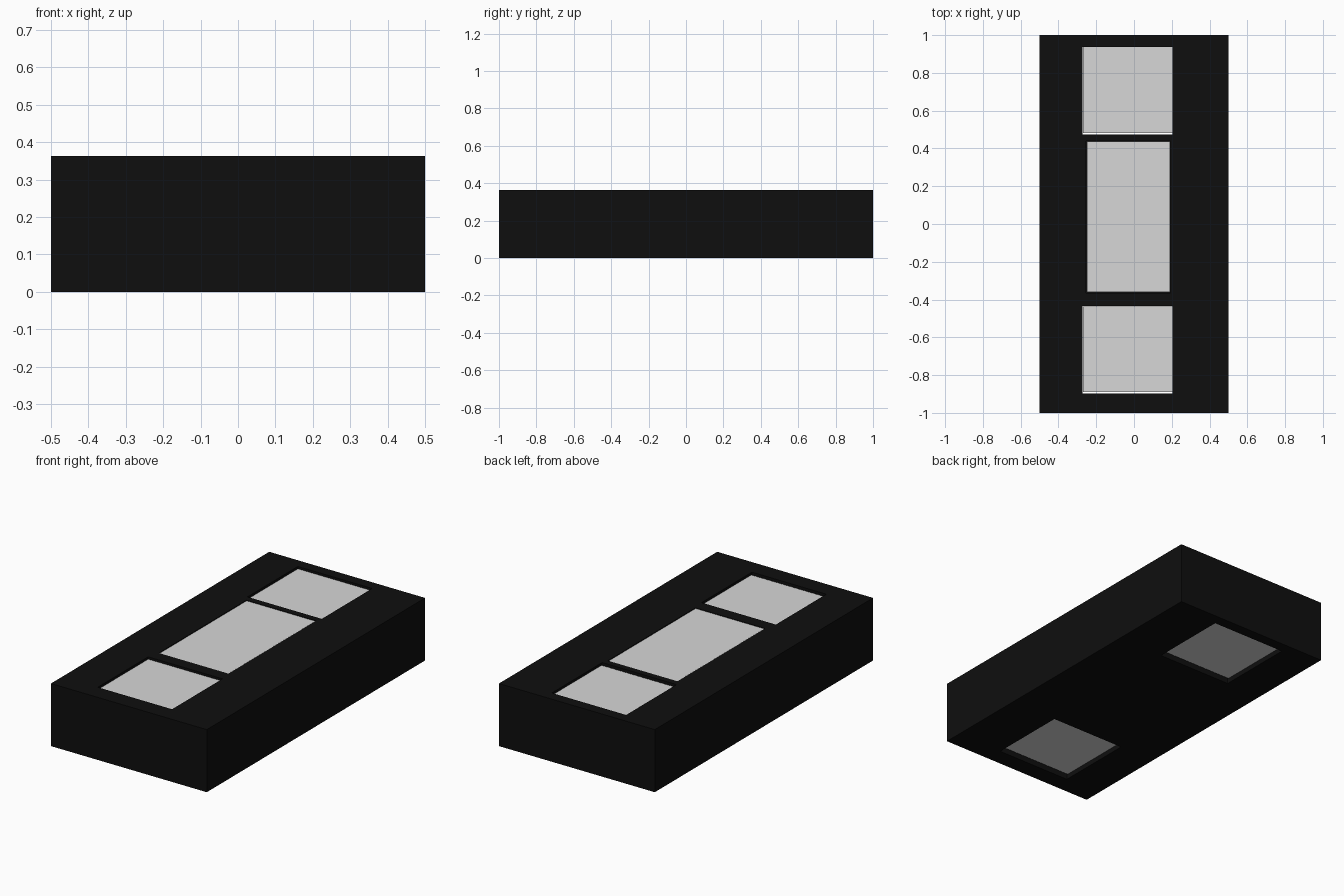
import bpy

if "Cube" in bpy.data.objects:
    bpy.data.objects.remove(bpy.data.objects["Cube"])

H = 0.363  # body height


def material(name, value):
    m = bpy.data.materials.new(name)
    m.diffuse_color = (value, value, value, 1)
    m.use_nodes = True
    m.node_tree.nodes["Principled BSDF"].inputs["Base Color"].default_value = m.diffuse_color
    return m


black = material("black", 0.0045)
grey = material("light grey", 0.68)


def box(name, x0, x1, y0, y1, z0, z1, mat):
    """Box given by its limits on each axis."""
    bpy.ops.mesh.primitive_cube_add(size=1)
    o = bpy.context.object
    o.name = name
    for v in o.data.vertices:
        v.co = (x1 if v.co.x > 0 else x0,
                y1 if v.co.y > 0 else y0,
                z1 if v.co.z > 0 else z0)
    o.data.materials.append(mat)
    return o


def cut(body, *limits):
    """Subtract a box from the body and apply the cut."""
    cutter = box("cutter", *limits, black)
    mod = body.modifiers.new("cut", "BOOLEAN")
    mod.operation = "DIFFERENCE"
    mod.solver = "EXACT"
    mod.object = cutter
    bpy.context.view_layer.objects.active = body
    bpy.ops.object.modifier_apply(modifier=mod.name)
    bpy.data.objects.remove(cutter, do_unlink=True)


# Main slab
body = box("body", -0.5, 0.5, -1, 1, 0, H, black)

# End blocks sit slightly sunk in openings that pass through the slab
for name, y0, y1 in (("front_block", -0.897, -0.435), ("back_block", 0.475, 0.937)):
    cut(body, -0.272, 0.205, y0, y1, -0.1, H + 0.1)
    box(name, -0.271, 0.204, y0 + 0.007, y1 - 0.001, 0.028, H - 0.013, grey)

# Middle plate lies almost flush in a shallow pocket
cut(body, -0.253, 0.194, -0.364, 0.439, H - 0.01, H + 0.1)
box("middle_plate", -0.25, 0.191, -0.361, 0.436, H - 0.0099, H - 0.002, grey)
